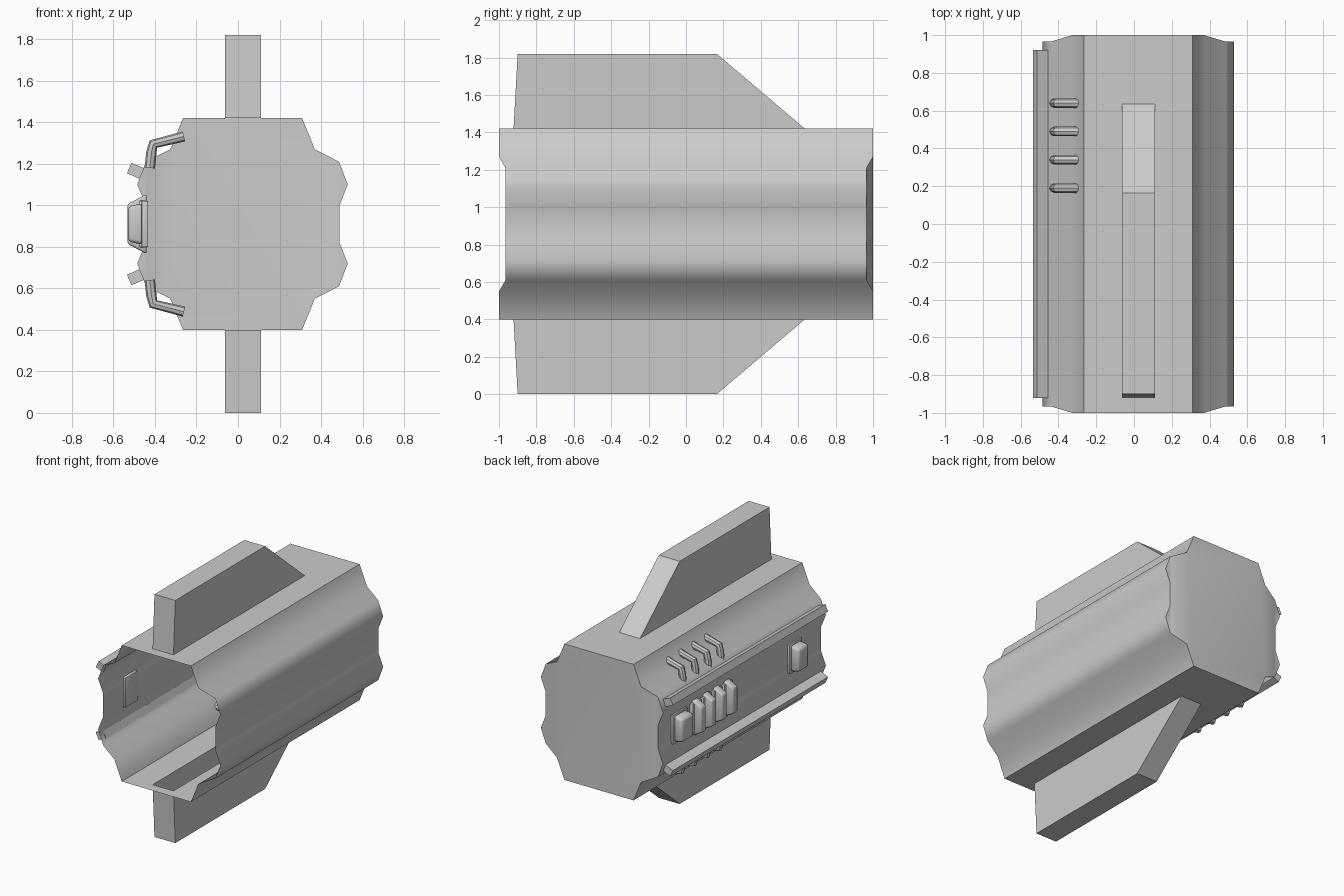
import bpy, bmesh, math
from mathutils import Matrix, Vector

if "Cube" in bpy.data.objects:
    bpy.data.objects.remove(bpy.data.objects["Cube"])

CX, CZ = 0.022, 0.91      # axis of the casing


def finish(name, bm, angle=None):
    bmesh.ops.recalc_face_normals(bm, faces=bm.faces[:])
    me = bpy.data.meshes.new(name)
    bm.to_mesh(me)
    bm.free()
    ob = bpy.data.objects.new(name, me)
    bpy.context.collection.objects.link(ob)
    if angle:
        bpy.ops.object.select_all(action='DESELECT')
        ob.select_set(True)
        bpy.context.view_layer.objects.active = ob
        bpy.ops.object.shade_smooth_by_angle(angle=math.radians(angle))
    return ob


def prism(name, profile, y0, y1, bevel=0, angle=None):
    """Extrude an x-z outline along y."""
    bm = bmesh.new()
    a = [bm.verts.new((x, y0, z)) for x, z in profile]
    b = [bm.verts.new((x, y1, z)) for x, z in profile]
    n = len(a)
    bm.faces.new(a)
    bm.faces.new(b[::-1])
    for i in range(n):
        bm.faces.new((a[i], a[(i + 1) % n], b[(i + 1) % n], b[i]))
    if bevel:
        bmesh.ops.bevel(bm, geom=bm.edges[:], offset=bevel, segments=2,
                        profile=0.5, affect='EDGES')
    return finish(name, bm, angle)


# Casing: lobed open-fronted shell with openings under the fins
Q = [(0.287, 0.51), (0.348, 0.36), (0.465, 0.30), (0.507, 0.19), (0.467, 0.09)]
right = Q + [(x, -z) for x, z in Q[::-1]]
ring = right + [(-x, z) for x, z in right[::-1]]
FX0, FX1, FY0, FY1 = -0.063, 0.11, -0.922, 0.635

bm = bmesh.new()


def end_ring(side):
    return [bm.verts.new((CX + x, side * (1 if abs(x) < 0.4 else 0.965), CZ + z))
            for x, z in ring]


front, back = end_ring(-1), end_ring(1)
for i in range(20):
    j = (i + 1) % 20
    if i in (9, 19):      # flat bottom and top, framed around the fin opening
        z = front[i].co.z
        xa, xb = (FX1, FX0) if i == 9 else (FX0, FX1)
        outer = [front[i], front[j], back[j], back[i]]
        inner = [bm.verts.new(c) for c in
                 ((xa, FY0, z), (xb, FY0, z), (xb, FY1, z), (xa, FY1, z))]
        for k in range(4):
            m = (k + 1) % 4
            bm.faces.new((outer[k], outer[m], inner[m], inner[k]))
    else:
        bm.faces.new((front[i], front[j], back[j], back[i]))
for ids in ((0, 1, 8, 9, 10, 11, 18, 19), (1, 2, 7, 8), (2, 3, 4, 5, 6, 7),
            (11, 12, 17, 18), (12, 13, 14, 15, 16, 17)):
    bm.faces.new([back[i] for i in ids])
finish("casing", bm, 50)

# Fins: hollow from inside the casing
for name, s in (("upper_fin", 1), ("lower_fin", -1)):
    bm = bmesh.new()
    side = [(FY0, 0.51), (-0.90, 0.91), (0.165, 0.91), (FY1, 0.51)]
    a, b = ([bm.verts.new((x, y, CZ + s * z)) for y, z in side] for x in (FX0, FX1))
    bm.faces.new(a)
    bm.faces.new(b[::-1])
    for i in range(3):
        bm.faces.new((a[i], a[i + 1], b[i + 1], b[i]))
    finish(name, bm)

# Rails and bent handles, mirrored above and below the side panel
for label, s in (("upper", 1), ("lower", -1)):
    rail = [(-0.535, 0.245), (-0.513, 0.295), (-0.452, 0.268), (-0.474, 0.218)]
    prism(label + "_rail", [(x, CZ + s * z) for x, z in rail], -0.92, 0.92)
    for k in range(4):
        cu = bpy.data.curves.new(label + "_handle", 'CURVE')
        cu.dimensions = '3D'
        cu.bevel_depth, cu.bevel_resolution, cu.use_fill_caps = 0.025, 2, True
        sp = cu.splines.new('POLY')
        path = [(-0.26, 0.422), (-0.408, 0.385), (-0.417, 0.345), (-0.425, 0.27)]
        sp.points.add(len(path) - 1)
        for p, (x, z) in zip(sp.points, path):
            p.co = (x, 0.64 - 0.15 * k, CZ + s * z, 1)
        ob = bpy.data.objects.new(label + "_handle", cu)
        bpy.context.collection.objects.link(ob)
        bpy.ops.object.select_all(action='DESELECT')
        ob.select_set(True)
        bpy.context.view_layer.objects.active = ob
        bpy.ops.object.convert(target='MESH')
        bpy.ops.object.shade_smooth_by_angle(angle=math.radians(40))


def outline(x0, x1, h0, h1):
    """Tapered block outline, half height h0 at x0 and h1 at x1."""
    return [(x0, CZ - h0), (x1, CZ - h1), (x1, CZ + h1), (x0, CZ + h0)]


# Side buttons: back plate with a rounded block
for name, y, w in (("front_button", -0.64, 0.075), ("rear_button", 0.73, 0.085)):
    prism(name + "_plate", outline(-0.433, -0.465, 0.112, 0.112),
          y - w, y + w, 0.006, 40)
    prism(name, outline(-0.455, -0.53, 0.10, 0.085), y - w + 0.015, y + w - 0.015, 0.018, 60)

# Row of raised ribs with slim backing strips
for k in range(4):
    y = 0.55 - 0.125 * k
    prism("rib", outline(-0.44, -0.533, 0.145, 0.095), y - 0.03, y + 0.03, 0.012, 60)
    prism("rib_backing", outline(-0.44, -0.475, 0.115, 0.112), y - 0.06, y + 0.045, 0.005, 40)
